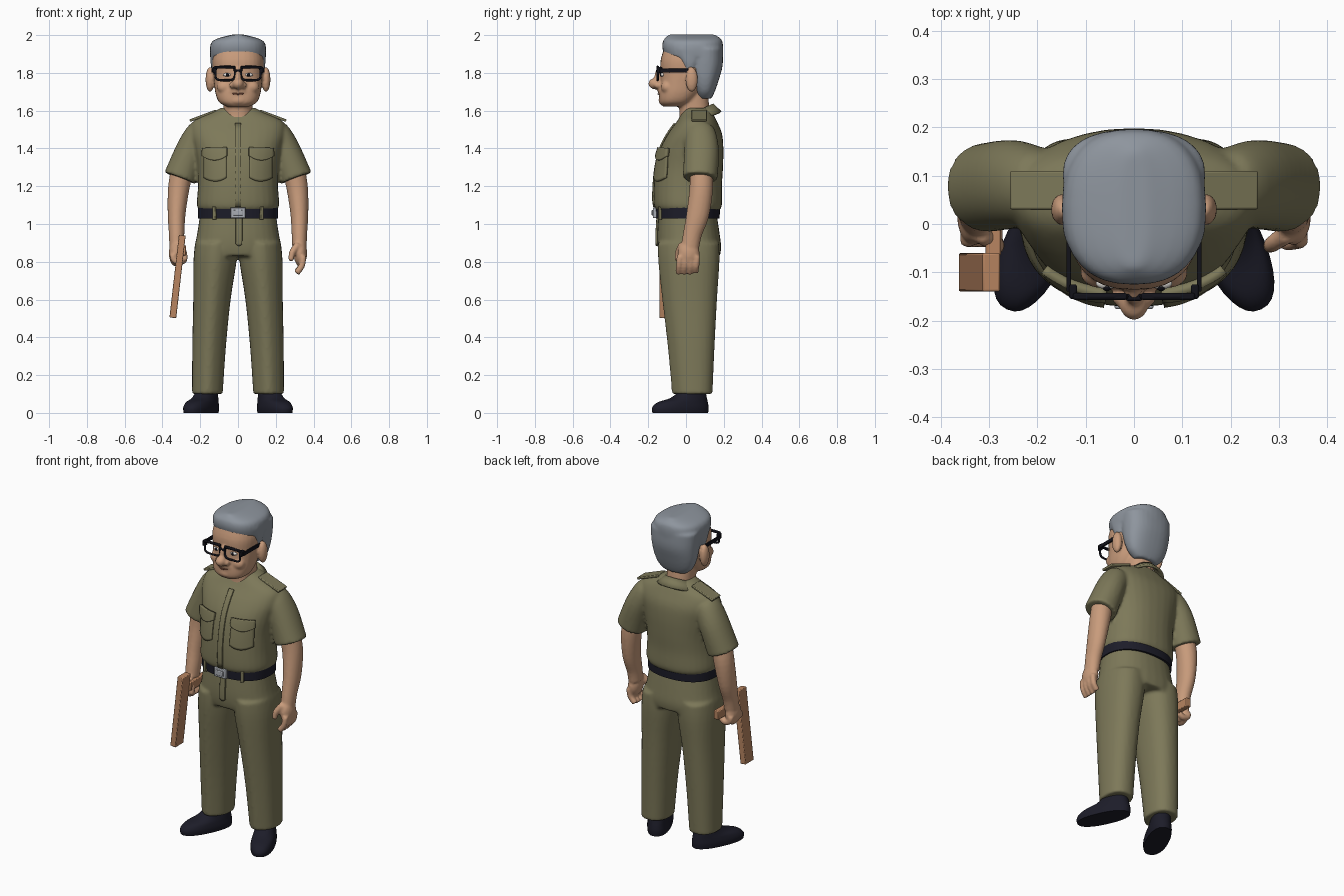
import bpy, bmesh, math
from mathutils import Matrix, Vector

if "Cube" in bpy.data.objects:
    bpy.data.objects.remove(bpy.data.objects["Cube"])


def material(name, rgb):
    m = bpy.data.materials.new(name)
    m.diffuse_color = (*rgb, 1)
    m.use_nodes = True
    m.node_tree.nodes["Principled BSDF"].inputs["Base Color"].default_value = m.diffuse_color
    return m


OLIVE = material("olive cloth", (0.205, 0.19, 0.1))
SKIN = material("skin", (0.58, 0.33, 0.2))
HAIR = material("grey hair", (0.27, 0.3, 0.34))
NAVY = material("dark leather", (0.012, 0.012, 0.022))
STEEL = material("buckle steel", (0.4, 0.42, 0.46))
WOOD = material("wood", (0.48, 0.235, 0.12))
BLACK = material("black frame", (0.006, 0.006, 0.01))
WHITE = material("eye white", (0.75, 0.72, 0.68))
LIP = material("lip brown", (0.27, 0.1, 0.06))


def loft(bm, rings, tilt=False, p=2.3, n=32, crease=0.0, sub=4):
    """Capped skin through (x, y, z, rx, ry) rings, smoothly interpolated."""
    R = [Vector(r) for r in rings]
    path = []
    for i in range(len(R) - 1):
        a, b, c, d = R[max(i - 1, 0)], R[i], R[i + 1], R[min(i + 2, len(R) - 1)]
        for k in range(sub):
            t = k / sub
            path.append(0.5 * (2 * b + (c - a) * t + (2 * a - 5 * b + 4 * c - d) * t * t
                               + (3 * b - a - 3 * c + d) * t ** 3))
    path.append(R[-1])
    loops = []
    for i, r in enumerate(path):
        u, v = Vector((1, 0, 0)), Vector((0, 1, 0))
        if tilt:
            q, s = path[min(i + 1, len(path) - 1)], path[max(i - 1, 0)]
            tan = Vector(q[:3]) - Vector(s[:3])
            u = v.cross(tan).normalized()
            v = tan.cross(u).normalized()
        ring = []
        for k in range(n):
            a = 2 * math.pi * k / n
            c, s = math.cos(a), math.sin(a)
            x = math.copysign(abs(c) ** (2 / p), c) * r[3]
            y = math.copysign(abs(s) ** (2 / p), s) * r[4] - crease * max(0, -s) ** 14
            ring.append(bm.verts.new(Vector(r[:3]) + u * x + v * y))
        loops.append(ring)
    for a, b in zip(loops, loops[1:]):
        for k in range(n):
            bm.faces.new((a[k], a[(k + 1) % n], b[(k + 1) % n], b[k]))
    bm.faces.new(loops[0])
    bm.faces.new(loops[-1])


def ball(bm, c, r):
    bmesh.ops.create_uvsphere(bm, u_segments=20, v_segments=12, radius=1,
                              matrix=Matrix.Translation(c) @ Matrix.Diagonal((*r, 1)))


def finish(name, bm, mat, voxel=0, smooth=5, angle=40, recalc=True):
    if recalc:
        bmesh.ops.recalc_face_normals(bm, faces=bm.faces)
    me = bpy.data.meshes.new(name)
    bm.to_mesh(me)
    bm.free()
    me.materials.append(mat)
    for f in me.polygons:
        f.use_smooth = True
    me.set_sharp_from_angle(angle=math.radians(angle))
    ob = bpy.data.objects.new(name, me)
    bpy.context.collection.objects.link(ob)
    if voxel:  # fuse overlapping volumes into one skin
        m = ob.modifiers.new("fuse", 'REMESH')
        m.mode, m.voxel_size, m.use_smooth_shade = 'VOXEL', voxel, True
        m = ob.modifiers.new("soften", 'SMOOTH')
        m.factor, m.iterations = 0.5, smooth
    return ob


def box(name, c, size, mat, rot=(0, 0, 0), bevel=0.004):
    bm = bmesh.new()
    bmesh.ops.create_cube(bm, size=1, matrix=Matrix.Diagonal((*size, 1)))
    ob = finish(name, bm, mat, angle=30)
    ob.location, ob.rotation_euler = c, rot
    m = ob.modifiers.new("bevel", 'BEVEL')
    m.width, m.segments = bevel, 2
    return ob


def patch(name, target, x0, x1, z0, z1, mat, taper=0.0, thick=0.012):
    """Cloth patch pressed onto the front of a garment."""
    bm = bmesh.new()
    n = 12
    grid = []
    for j in range(n + 1):
        row = []
        for i in range(n + 1):
            x = x0 + (x1 - x0) * i / n
            low = z0 + taper * abs(2 * i / n - 1) ** 2
            row.append(bm.verts.new((x, -0.5, low + (z1 - low) * j / n)))
        grid.append(row)
    for j in range(n):
        for i in range(n):
            bm.faces.new((grid[j][i], grid[j][i + 1], grid[j + 1][i + 1], grid[j + 1][i]))
    ob = finish(name, bm, mat, recalc=False)
    m = ob.modifiers.new("press", 'SHRINKWRAP')
    m.target, m.wrap_method = target, 'PROJECT'
    m.use_project_y, m.use_positive_direction = True, True
    m = ob.modifiers.new("thickness", 'SOLIDIFY')
    m.thickness, m.offset = thick, 1
    return ob


# Shirt with short sleeves
bm = bmesh.new()
loft(bm, [(0, .012, 1.07, .203, .165), (0, .01, 1.1, .218, .18), (0, .01, 1.2, .212, .18),
          (0, .018, 1.3, .214, .178), (0, .031, 1.4, .232, .167), (0, .048, 1.48, .25, .142),
          (0, .058, 1.545, .235, .105), (0, .06, 1.59, .14, .08), (0, .06, 1.615, .09, .065)])
for s in (-1, 1):
    loft(bm, [(s * .19, .075, 1.49, .07, .075), (s * .215, .078, 1.46, .075, .085),
              (s * .255, .082, 1.38, .08, .092), (s * .307, .075, 1.243, .088, .092)], tilt=True, p=2.1)
shirt = finish("shirt", bm, OLIVE, 0.0095, 4)

# Trousers
bm = bmesh.new()
loft(bm, [(0, .008, 1.06, .2, .153), (0, .013, .95, .216, .165), (0, .018, .88, .23, .168),
          (0, .02, .83, .232, .16)])
for s in (-1, 1):
    loft(bm, [(s * .115, .02, .9, .112, .155), (s * .122, .022, .8, .114, .155),
              (s * .138, .026, .6, .099, .138), (s * .153, .034, .35, .089, .117),
              (s * .162, .04, .1, .081, .1)], crease=0.014)
trousers = finish("trousers", bm, OLIVE, 0.0095, 4)

# Pockets, front strip and fly
patch("button_strip", shirt, -.016, .016, 1.09, 1.53, OLIVE, thick=.008)
patch("fly", trousers, -.012, .022, .885, 1.04, OLIVE, taper=.01, thick=.01)
for s in (-1, 1):
    a, b = sorted((s * .06, s * .175))
    patch("chest_pocket", shirt, a, b, 1.225, 1.385, OLIVE, taper=.02)
    patch("pocket_flap", shirt, a - .004, b + .004, 1.335, 1.4, OLIVE, taper=.025, thick=.02)
    box("shoulder_strap", (s * .185, .07, 1.573), (.15, .08, .014), OLIVE, (0, s * .36, 0))

# Folded collar, open at the front
bm = bmesh.new()
rows, n = [], 32
for k in range(n + 1):
    t = k / n * 2 - 1
    pts = []
    for f in (0, .5, 1):
        a = math.pi + t * (math.pi - math.radians(2 + 38 * f))
        back = (1 - math.cos(a)) / 2
        pts.append(bm.verts.new((math.sin(a) * (.077 + .05 * f),
                                 .052 - math.cos(a) * (.088 + .043 * f),
                                 1.545 + .088 * back - f * .042)))
    rows.append(pts)
for a, b in zip(rows, rows[1:]):
    for j in range(2):
        bm.faces.new((a[j], a[j + 1], b[j + 1], b[j]))
collar = finish("collar", bm, OLIVE)
m = collar.modifiers.new("thickness", 'SOLIDIFY')
m.thickness, m.offset = .014, 0

# Belt, buckle and loops
bm = bmesh.new()
loft(bm, [(0, .01, 1.03, .211, .168), (0, .01, 1.088, .213, .17)], n=64, sub=1)
finish("belt", bm, NAVY)
box("buckle", (0, -.165, 1.06), (.08, .022, .056), STEEL)
box("buckle_bar", (0, -.178, 1.06), (.05, .008, .03), STEEL)
for s in (-1, 1):
    box("belt_loop", (s * .125, -.137, 1.058), (.02, .018, .068), OLIVE, (0, 0, s * .35))

# Shoes, toes turned out
for s in (-1, 1):
    bm = bmesh.new()
    loft(bm, [(0, 0, .002, .064, .158), (0, 0, .03, .067, .16), (0, .014, .058, .063, .142),
              (0, .05, .082, .057, .1), (0, .075, .125, .05, .065)])
    ob = finish("shoe", bm, NAVY, angle=50)
    ob.location, ob.rotation_euler = (s * .195, -.03, -.002), (0, 0, s * math.radians(25))

# Arms with hands; the -x hand grips the side handle
for s in (-1, 1):
    bm = bmesh.new()
    loft(bm, [(s * .297, .08, 1.28, .06, .06), (s * .315, .08, 1.18, .056, .062),
              (s * .325, .062, 1.05, .047, .06), (s * .325, .035, .95, .041, .05),
              (s * .325, .022, .88, .038, .048)], tilt=True, p=2)
    ball(bm, (s * .33, .014, .845), (.036, .058, .07))
    for i in range(4):
        y = -.032 + .03 * i
        if s > 0:
            pts = [(.345, y, .83), (.338, y - .004, .78), (.31, y - .008, .74 + .006 * (i == 3))]
        else:
            pts = [(.345, y, .84), (.338, y, .81), (.305, y, .798), (.278, y, .815)]
        loft(bm, [(s * q[0], q[1], q[2], .017, .017) for q in pts], tilt=True, p=2, n=12)
    loft(bm, [(s * .318, -.02, .89, .02, .02), (s * .288, -.04, .85, .018, .018),
              (s * .28, -.047, .805, .014, .014)], tilt=True, p=2, n=12)
    finish("arm", bm, SKIN, 0.007, 3)

# Wooden baton with side handle
box("baton", (-.32, -.1, .722), (.036, .08, .44), WOOD, (0, .114, 0))
box("baton_handle", (-.291, .03, .86), (.032, .19, .052), WOOD)

# Head: skull, jaw, nose, cheeks, ears and neck
bm = bmesh.new()
loft(bm, [(0, -.062, 1.622, .062, .06), (0, -.052, 1.645, .1, .088), (0, -.034, 1.69, .119, .108),
          (0, -.016, 1.75, .127, .12), (0, 0, 1.8, .132, .135), (0, .006, 1.87, .136, .14),
          (0, .02, 1.95, .12, .128)], p=2.4)
loft(bm, [(0, .045, 1.52, .08, .082), (0, .045, 1.6, .077, .08), (0, .03, 1.69, .08, .085)])
ball(bm, (0, -.163, 1.743), (.031, .036, .03))
ball(bm, (0, -.142, 1.775), (.019, .026, .05))
ball(bm, (0, -.118, 1.655), (.05, .028, .026))
ball(bm, (0, -.13, 1.703), (.05, .02, .02))
for s in (-1, 1):
    ball(bm, (s * .03, -.15, 1.735), (.016, .02, .018))
    ball(bm, (s * .07, -.1, 1.725), (.042, .033, .035))
    ball(bm, (s * .148, .03, 1.765), (.024, .033, .066))
finish("head", bm, SKIN, 0.007, 3)

# Swept hair: crown, nape and sideburns
bm = bmesh.new()
loft(bm, [(0, .042, 1.885, .147, .153), (0, .036, 1.93, .149, .161), (0, .035, 1.965, .138, .158),
          (0, .035, 1.985, .1, .145), (0, .03, 2.003, .03, .12)], p=2.4)
loft(bm, [(0, .1, 1.665, .075, .035), (0, .1, 1.7, .112, .052), (0, .1, 1.76, .134, .073),
          (0, .1, 1.84, .144, .094), (0, .1, 1.93, .148, .095)], p=2.4)
loft(bm, [(0, .02, 1.815, .139, .03), (0, .02, 1.86, .146, .065), (0, .02, 1.93, .149, .11)], p=3)
finish("hair", bm, HAIR, 0.009, 3)

# Eyes and mouth
for s in (-1, 1):
    for name, r, y, mat in (("eye", (.023, .012, .01), -.123, WHITE), ("pupil", (.009, .008, .009), -.131, BLACK)):
        bm = bmesh.new()
        ball(bm, (s * .056, y, 1.79), r)
        finish(name, bm, mat)


def wire(name, pts, r, mat, cyclic):
    cu = bpy.data.curves.new(name, 'CURVE')
    cu.dimensions, cu.bevel_depth, cu.bevel_resolution = '3D', r, 2
    cu.use_fill_caps = True
    sp = cu.splines.new('POLY')
    sp.points.add(len(pts) - 1)
    for q, c in zip(sp.points, pts):
        q.co = (*c, 1)
    sp.use_cyclic_u = cyclic
    cu.materials.append(mat)
    bpy.context.collection.objects.link(bpy.data.objects.new(name, cu))


wire("mouth", [(x * .013, -.147 + .0016 * x * x, 1.688 + .0006 * x * x) for x in range(-4, 5)], .004, LIP, False)

# Glasses: squared rims, bridge and temples
for s in (-1, 1):
    rim = []
    for k in range(28):
        a = 2 * math.pi * k / 28
        c, d = math.cos(a), math.sin(a)
        rim.append((s * .068 + .052 * math.copysign(abs(c) ** .5, c), -.15,
                    1.797 + .036 * math.copysign(abs(d) ** .5, d)))
    wire("glasses_rim", rim, .006, BLACK, True)
    box("glasses_brow", (s * .07, -.15, 1.83), (.112, .014, .014), BLACK)
    box("glasses_hinge", (s * .126, -.14, 1.815), (.016, .03, .034), BLACK)
    box("glasses_temple", (s * .135, -.06, 1.812), (.009, .16, .022), BLACK, bevel=.002)
box("glasses_bridge", (0, -.152, 1.81), (.034, .014, .014), BLACK)
